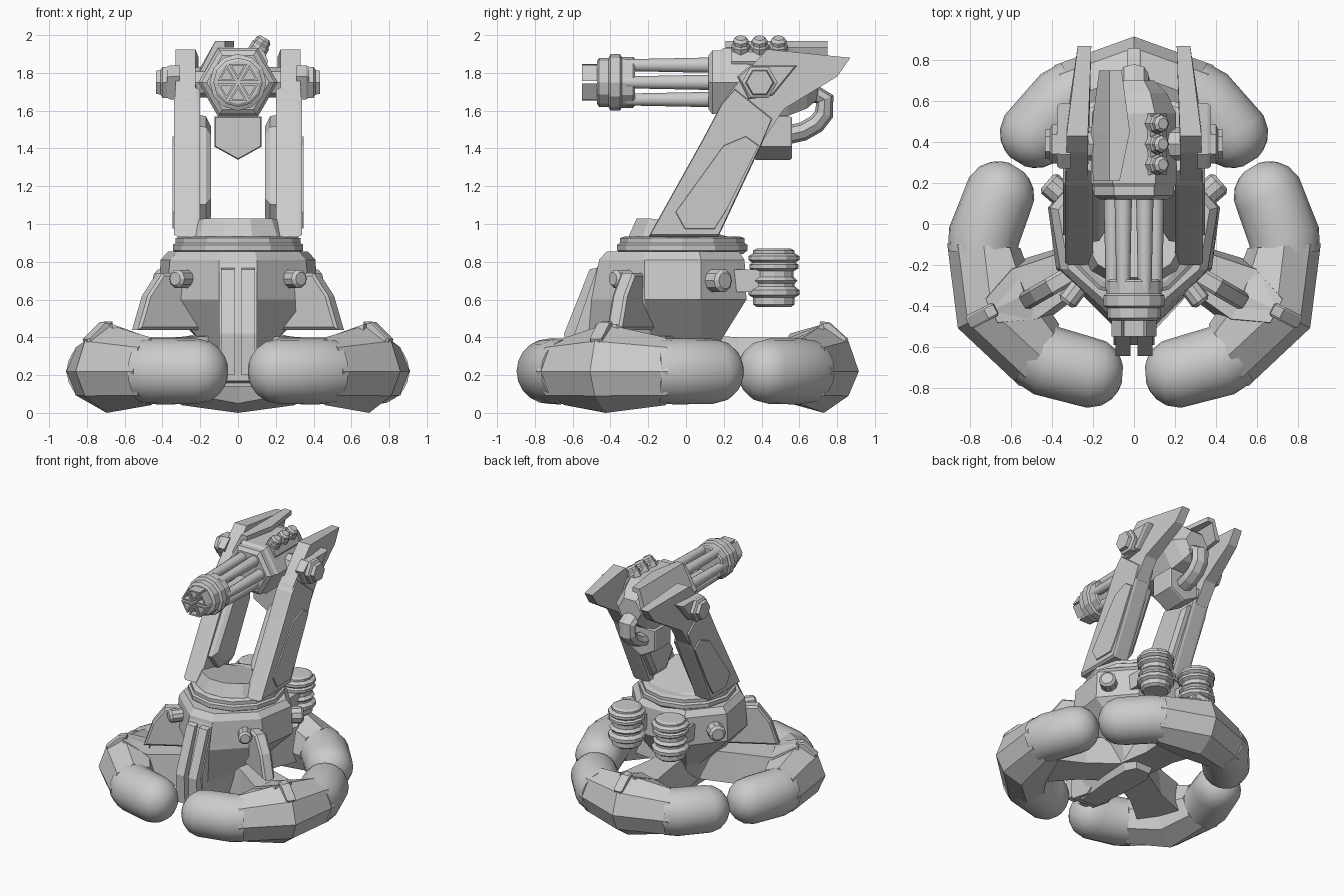
import bpy, bmesh
from math import sin, cos, pi, radians
from mathutils import Vector, Matrix

if "Cube" in bpy.data.objects:
    bpy.data.objects.remove(bpy.data.objects["Cube"])

I = Matrix.Identity(4)


def loft(name, rings, smooth=False, mat=I):
    """Skin a list of equal-length vertex rings and cap both ends."""
    bm = bmesh.new()
    vs = [[bm.verts.new(mat @ Vector(p)) for p in r] for r in rings]
    n = len(rings[0])
    for a, b in zip(vs, vs[1:]):
        for i in range(n):
            bm.faces.new((a[i], a[(i + 1) % n], b[(i + 1) % n], b[i]))
    bm.faces.new(vs[0][::-1])
    bm.faces.new(vs[-1])
    bmesh.ops.recalc_face_normals(bm, faces=bm.faces)
    me = bpy.data.meshes.new(name)
    bm.to_mesh(me)
    bm.free()
    ob = bpy.data.objects.new(name, me)
    bpy.context.collection.objects.link(ob)
    if smooth:
        bpy.ops.object.select_all(action='DESELECT')
        ob.select_set(True)
        bpy.context.view_layer.objects.active = ob
        bpy.ops.object.shade_smooth_by_angle(angle=radians(40))
    return ob


def prism(name, pts, axis, steps, mat=I):
    """Extrude a 2D profile; steps = (position, scale about centroid)."""
    c = [sum(p[k] for p in pts) / len(pts) for k in (0, 1)]
    rings = []
    for d, s in steps:
        q = [(c[0] + (p[0] - c[0]) * s, c[1] + (p[1] - c[1]) * s) for p in pts]
        rings.append([{'X': (d, a, b), 'Y': (a, d, b), 'Z': (a, b, d)}[axis] for a, b in q])
    return loft(name, rings, mat=mat)


def lathe(name, prof, n, loc, direction=(0, 0, 1), smooth=False):
    """Turned part: prof = (radius, height along direction)."""
    m = Matrix.Translation(loc) @ Vector(direction).to_track_quat('Z', 'Y').to_matrix().to_4x4()
    rings = [[(r * cos(2 * pi * i / n), r * sin(2 * pi * i / n), h) for i in range(n)] for r, h in prof]
    return loft(name, rings, smooth, m)


def sym(half):
    """Complete a half plan (x>0, front to back) across x=0."""
    return half + [(-x, y) for x, y in reversed(half)]


# Feet: three bent tubes with faceted knuckles, legs and pads
def tube_ring(u, v, du, dv, r, n, side):
    d = Vector((du, dv)).normalized()
    return [(side * (u - d.y * r * cos(2 * pi * i / n)), v + d.x * r * cos(2 * pi * i / n),
             .22 + r * sin(2 * pi * i / n)) for i in range(n)]


for tag, ang, fin in (("back", 0, 0), ("right", -117, -120), ("left", 117, 120)):
    base = Matrix.Translation((0, -.07, 0))
    M = base @ Matrix.Rotation(radians(ang), 4, 'Z')
    if tag != "back":
        M = M @ Matrix.Translation((0, -.02, 0))
        prism("side_fin_" + tag, [(.30, .74), (.48, .74), (.57, .62), (.63, .44), (.25, .44)], 'X',
              ((-.045, .9), (-.03, 1), (.03, 1), (.045, .9)), base @ Matrix.Rotation(radians(fin), 4, 'Z'))
    for side in (1, -1):
        e = Vector((.52, -.85)).normalized()
        rings = [tube_ring(.27, .71, .85, -.5, .17, 20, side),
                 tube_ring(.34, .67, .75, -.66, .175, 20, side)]
        for t in (0, 25, 45, 62, 76):
            t = radians(t)
            rings.append(tube_ring(.485 + e.x * .165 * sin(t), .51 + e.y * .165 * sin(t),
                                   e.x, e.y, .173 * cos(t), 20, side))
        loft("foot_tube_" + tag, rings, True, M)
    mid = [(.985, .22), (.93, .38), (.80, .47), (.62, .42), (.56, .22), (.62, .05), (.80, 0), (.93, .09)]
    loft("foot_knuckle_" + tag, [tube_ring(.30, .69, .85, -.5, .179, 8, -1),
                                 [(0, v, z) for v, z in mid],
                                 tube_ring(.30, .69, .85, -.5, .179, 8, 1)], mat=M)
    loft("leg_" + tag, [[(-w, v, a), (w, v, a), (w * .8, v, b), (-w * .8, v, b)] for v, w, a, b in
                        ((.05, .13, .2, .42), (.35, .12, .17, .40), (.62, .17, .14, .40), (.80, .08, .2, .47))], mat=M)
    prism("foot_pad_" + tag, [(.77, .43), (.78, .485), (.83, .48), (.93, .39), (.91, .34)],
          'X', ((-.035, .85), (-.025, 1), (.025, 1), (.035, .85)), M)

# Body hull with tapering underside
plans = [(.14, [(.07, -.5), (.10, -.2), (.10, .02), (.06, .1)]),
         (.36, [(.10, -.52), (.18, -.18), (.18, .08), (.12, .17)]),
         (.60, [(.10, -.50), (.38, -.22), (.42, .08), (.22, .32)]),
         (.81, [(.10, -.46), (.36, -.22), (.41, .08), (.21, .31)]),
         (.855, [(.09, -.42), (.32, -.22), (.37, .07), (.19, .28)])]
loft("body", [[(x, y, z) for x, y in sym(p)] for z, p in plans])

# Front keel and its two rails
prism("keel", [(-.38, .82), (-.46, .80), (-.59, .42), (-.57, .17), (-.4, .14), (-.2, .3)], 'X', ((-.1, 1), (.1, 1)))
for s in (1, -1):
    prism("keel_rail", [(-.46, .77), (-.51, .76), (-.645, .42), (-.635, .2), (-.56, .2), (-.57, .42)],
          'X', ((s * .018, 1), (s * .09, 1)))
    # Knobs on the hull
    knob = [(.05, -.1), (.05, .055), (.035, .072)]
    lathe("front_knob", knob, 10, (s * .29, -.33, .71), (s * .6, -.8, 0))
    lathe("rear_knob", [(r * 1.25, h) for r, h in knob], 10, (s * .37, .16, .70), (s * .75, .65, 0))
    # Ribbed canisters at the back
    lathe("canister", [(.09, .56), (.11, .575), (.11, .61), (.135, .625), (.135, .65), (.11, .67), (.11, .685),
                       (.125, .70), (.105, .72), (.105, .75), (.13, .765), (.13, .785), (.115, .795), (.135, .81),
                       (.135, .83), (.11, .845), (.11, .86), (.09, .87)], 12, (s * .19, .465, 0))
    prism("canister_bracket", [(s * .12, .22), (s * .26, .22), (s * .26, .46), (s * .12, .46)],
          'Z', ((.64, 1), (.76, 1)))

# Turntable rings and rounded cradle sloping to the back
lathe("turntable", [(.32, .84), (.345, .86), (.345, .89), (.33, .90), (.33, .925), (.30, .935)], 12, (0, -.02, 0))
ring = [(cos(pi / 6 * (i + .5)), sin(pi / 6 * (i + .5))) for i in range(12)]
loft("cradle", [[(.30 * x, -.02 + .30 * y, .92) for x, y in ring],
                [(.25 * x, -.02 + .25 * y, min(1.03, 1.0 - .06 * y - max(0, y) * .01)) for x, y in ring]])

# Arms, panels and shoulder pivots
for s in (1, -1):
    prism("arm_lower", [(-.2, .93), (.17, .93), (.40, 1.42), (.46, 1.56), (.26, 1.72), (.19, 1.64), (.09, 1.45)],
          'X', ((s * .2, .97), (s * .22, 1), (s * .32, 1), (s * .338, .97)))
    loft("arm_upper", [[(s * (x - k * max(0, y - .5) * .15), y, z) for y, z in
                        ((.16, 1.58), (.22, 1.68), (.35, 1.84), (.43, 1.925), (.87, 1.88),
                         (.80, 1.78), (.52, 1.61), (.42, 1.46))] for x, k in ((.225, .3), (.33, 1))])
    prism("arm_inner_panel", [(-.09, 1.1), (.0, .98), (.16, .98), (.40, 1.44), (.33, 1.58), (.16, 1.52)],
          'X', ((s * .22, 1), (s * .17, .97), (s * .143, .8)))
    prism("arm_outer_panel", [(-.06, 1.06), (-.01, .97), (.15, .97), (.22, 1.08), (.39, 1.42), (.32, 1.47), (.2, 1.42)],
          'X', ((s * .32, 1), (s * .347, .97)))
    prism("shoulder_plate", [(.27, 1.78), (.34, 1.84), (.59, 1.84), (.46, 1.68), (.33, 1.66)],
          'X', ((s * .31, 1), (s * .36, 1), (s * .375, .92)))
    lathe("shoulder_hub", [(.095, .36), (.095, .40), (.075, .41), (.07, .435)], 6,
          (0, .39, 1.75), (s, 0, 0))
    lathe("trunnion", [(.08, .1), (.08, .25)], 8, (0, .39, 1.75), (s, 0, 0))

# Gun receiver, barrels and collar, all along the front-back axis
gun, fwd = (0, 0, 1.75), (0, -1, 0)
lathe("receiver", [(.10, -.70), (.16, -.64), (.205, -.54), (.21, -.2), (.195, -.18), (.195, -.14), (.165, -.12)],
      6, gun, fwd)
for i in range(6):
    a = pi / 3 * i
    lathe("barrel", [(.043, -.15), (.033, .32)], 10, (.105 * cos(a), 0, 1.75 + .105 * sin(a)), fwd, True)
lathe("barrel_collar", [(.125, .27), (.135, .28), (.135, .34), (.15, .35), (.15, .40), (.13, .41),
                        (.13, .46), (.115, .47)], 12, gun, fwd)
# Muzzle: six hollow triangular ports
for i in range(6):
    a = pi / 3 * i
    mid = a + pi / 6
    tri = [(.013 * cos(mid) + r * cos(b), .013 * sin(mid) + r * sin(b))
           for r, b in ((0, 0), (.098, a), (.098, a + pi / 3))]
    prism("muzzle_port", [(x, z + 1.75) for x, z in tri], 'Y', ((-.44, 1), (-.55, 1), (-.55, .65), (-.50, .65)))

# Ammunition box and feed hose
prism("ammo_box", [(-.125, 1.57), (.125, 1.57), (.125, 1.41), (0, 1.34), (-.125, 1.41)], 'Y',
      ((.36, .95), (.37, 1), (.55, 1), (.56, .95)))
prism("ammo_neck", [(-.08, 1.66), (.08, 1.66), (.08, 1.5), (-.08, 1.5)], 'Y', ((.38, 1), (.54, 1)))
path = [(.58, 1.68), (.68, 1.69), (.735, 1.66), (.73, 1.58), (.69, 1.53), (.62, 1.49), (.53, 1.47)]
hose = []
for i, p in enumerate(path):
    d = (Vector(path[min(i + 1, 6)]) - Vector(path[max(i - 1, 0)])).normalized()
    hose.append([(.07 * cos(pi * k / 4), p[0] - d.y * .05 * sin(pi * k / 4), p[1] + d.x * .05 * sin(pi * k / 4))
                 for k in range(8)])
loft("feed_hose", hose)

# Top armour plate and row of three studs
loft("top_plate", [[(x0, y, 1.81), (-.12, y, 1.97), (x1, y, 1.97), (x1, y, 1.935), (-.1, y, 1.935), (x0 + .04, y, 1.8)]
                   for y, x0, x1 in ((.21, -.20, -.07), (.45, -.21, -.02), (.75, -.17, -.06))])
tilt = Vector((.5, 0, .866))
prism("stud_base", [(.05, 1.91), (.08, 1.945), (.14, 1.91), (.16, 1.86), (.13, 1.80)], 'Y', ((.24, 1), (.54, 1)))
for y in (.29, .39, .49):
    lathe("stud", [(.05, -.04), (.05, .03), (.042, .04), (.042, .06), (.028, .075)], 8, (.105, y, 1.92), tilt)
